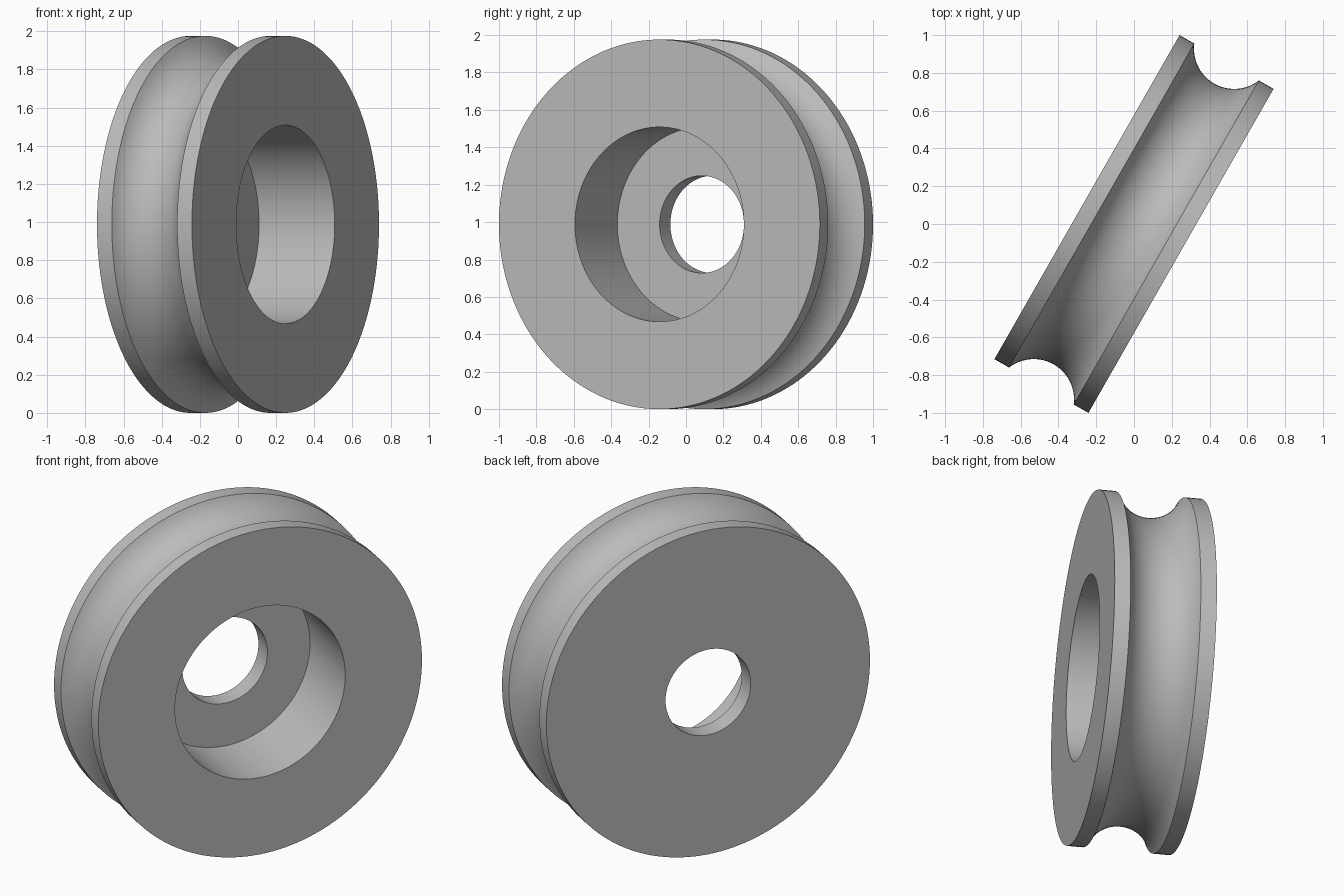
import bpy, bmesh, math
from mathutils import Matrix

cube = bpy.data.objects.get("Cube")
if cube:
    bpy.data.objects.remove(cube)

OUTER, HALF = 0.988, 0.2866            # rim radius, half thickness
BORE, HOLE, FLOOR = 0.52, 0.26, -0.17  # counterbore, through hole, counterbore floor
GROOVE_HALF, GROOVE_DEPTH = 0.197, 0.132
TURN = math.radians(-29.75)
STEPS, SEGMENTS = 24, 144

grey = bpy.data.materials.new("plain grey")
grey.use_nodes = True
colour = (0.5, 0.5, 0.5, 1)
grey.diffuse_color = colour
grey.node_tree.nodes["Principled BSDF"].inputs["Base Color"].default_value = colour


def groove_arc():
    """Circular groove section as (radius, axial position)."""
    r = (GROOVE_HALF ** 2 + GROOVE_DEPTH ** 2) / (2 * GROOVE_DEPTH)
    centre = OUTER - GROOVE_DEPTH + r
    sweep = math.asin(GROOVE_HALF / r)
    angles = [sweep * (2 * i / STEPS - 1) for i in range(STEPS + 1)]
    return [(centre - r * math.cos(a), r * math.sin(a)) for a in angles]


# Closed section: back face, grooved rim, front face, stepped bore
section = [(HOLE, -HALF), (OUTER, -HALF), *groove_arc(),
           (OUTER, HALF), (BORE, HALF), (BORE, FLOOR), (HOLE, FLOOR)]

# Revolve the section around the axle
bm = bmesh.new()
verts = [bm.verts.new((r, 0, z)) for r, z in section]
edges = [bm.edges.new((v, verts[(i + 1) % len(verts)])) for i, v in enumerate(verts)]
bmesh.ops.spin(bm, geom=verts + edges, cent=(0, 0, 0), axis=(0, 0, 1),
               angle=math.tau, steps=SEGMENTS, use_merge=False)
bmesh.ops.remove_doubles(bm, verts=bm.verts[:], dist=1e-5)
bmesh.ops.recalc_face_normals(bm, faces=bm.faces[:])

# Stand the wheel upright and turn it to its heading
bm.transform(Matrix.Translation((0, 0, OUTER)) @ Matrix.Rotation(TURN, 4, 'Z')
             @ Matrix.Rotation(math.pi / 2, 4, 'Y'))
mesh = bpy.data.meshes.new("grooved_wheel")
bm.to_mesh(mesh)
bm.free()
mesh.materials.append(grey)

wheel = bpy.data.objects.new("grooved_wheel", mesh)
bpy.context.collection.objects.link(wheel)
bpy.ops.object.select_all(action='DESELECT')
wheel.select_set(True)
bpy.context.view_layer.objects.active = wheel
bpy.ops.object.shade_smooth_by_angle(angle=math.radians(30))
